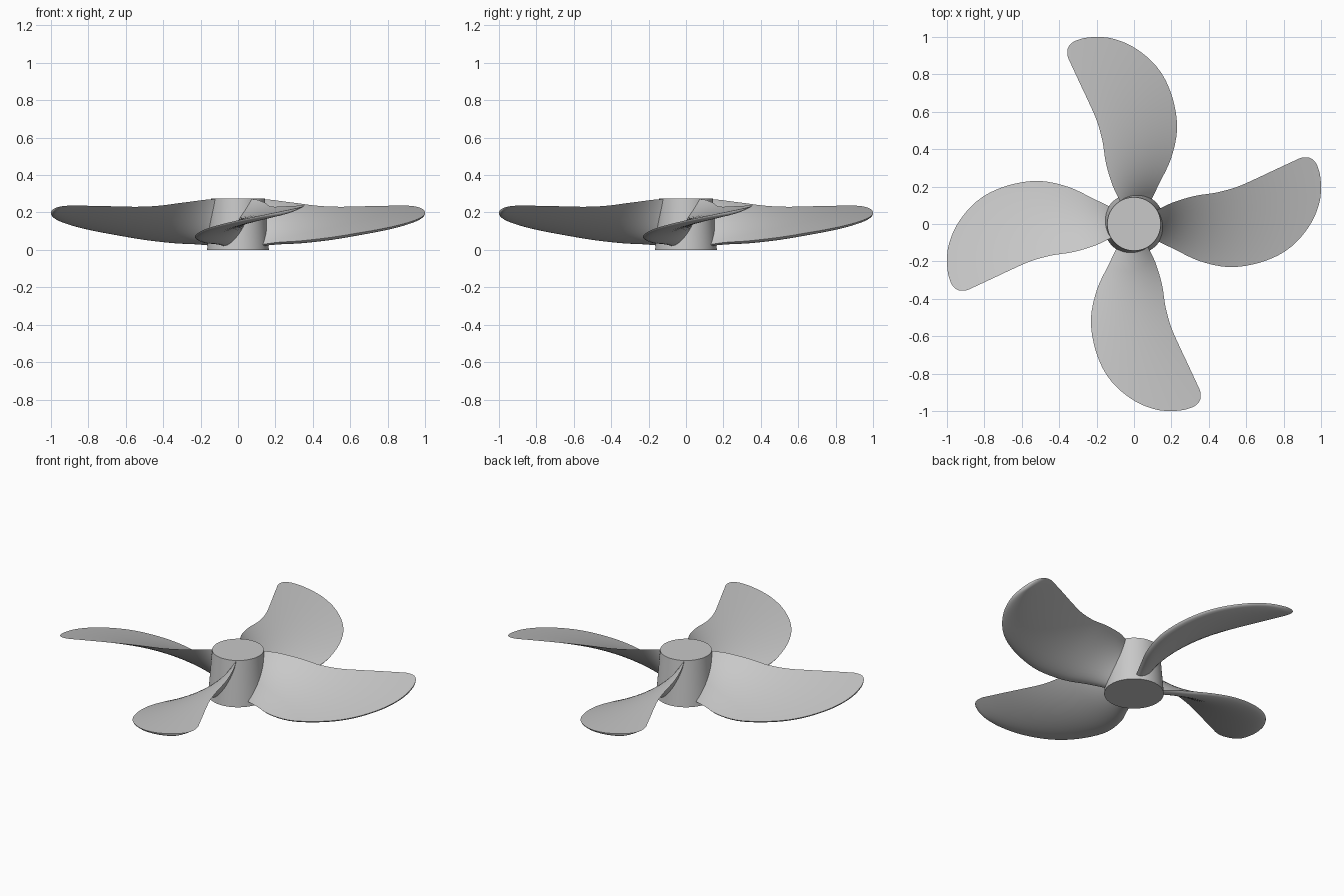
import bpy, bmesh, math
from mathutils import Vector

cube = bpy.data.objects.get("Cube")
if cube:
    bpy.data.objects.remove(cube, do_unlink=True)

# Single plain metal colour
metal = bpy.data.materials.new("grey_metal")
metal.use_nodes = True
colour = (0.58, 0.58, 0.58, 1)
metal.diffuse_color = colour
metal.node_tree.nodes["Principled BSDF"].inputs["Base Color"].default_value = colour


def finish(name, bm):
    bmesh.ops.recalc_face_normals(bm, faces=bm.faces)
    mesh = bpy.data.meshes.new(name)
    bm.to_mesh(mesh)
    bm.free()
    mesh.materials.append(metal)
    obj = bpy.data.objects.new(name, mesh)
    bpy.context.collection.objects.link(obj)
    bpy.ops.object.select_all(action='DESELECT')
    obj.select_set(True)
    bpy.context.view_layer.objects.active = obj
    bpy.ops.object.shade_smooth_by_angle(angle=math.radians(40))
    return obj


# Hub: slightly tapered closed cylinder
bm = bmesh.new()
bmesh.ops.create_cone(bm, cap_ends=True, segments=96, radius1=0.165,
                      radius2=0.143, depth=0.275)
bmesh.ops.translate(bm, verts=bm.verts, vec=(0, 0, 0.1375))
finish("hub", bm)

# Blade outline: trailing and leading edge points, root to tip
TRAILING = [(.115, .07), (.2, .112), (.32, .149), (.44, .168), (.55, .198), (.66, .246),
            (.76, .293), (.84, .33), (.895, .354), (.942, .353), (.972, .327), (.984, .3)]
LEADING = [(.115, -.085), (.22, -.137), (.35, -.198), (.5, -.23), (.64, -.215), (.77, -.168),
           (.87, -.095), (.95, .01), (.99, .11), (1, .19), (.995, .26), (.986, .296)]
PITCH = 0.21
CHORD = 20
STEPS = 4


def smooth_path(points):
    """Catmull-Rom resampling of an edge."""
    p = [Vector(q) for q in points]
    p = [2 * p[0] - p[1]] + p + [2 * p[-1] - p[-2]]
    path = []
    for i in range(1, len(p) - 2):
        a, b, c, d = p[i - 1:i + 3]
        for k in range(STEPS):
            t = k / STEPS
            path.append(0.5 * (2 * b + (c - a) * t + (2 * a - 5 * b + 4 * c - d) * t ** 2
                               + (3 * b - a - 3 * c + d) * t ** 3))
    return path + [p[-2]]


def section(tail, lead, s):
    """Closed foil loop: helical upper face, bulged lower face."""
    upper, lower = [], []
    thick = 0.042 * (1 - s) + 0.016 * min(1, (1 - s) * 6)
    for k in range(CHORD + 1):
        t = 0.5 - 0.5 * math.cos(math.pi * k / CHORD)
        x, y = lead.lerp(tail, t)
        r2 = x * x + y * y
        top = Vector((x, y, 0.158 + PITCH * math.atan2(y, x)))
        normal = Vector((PITCH * y / r2, -PITCH * x / r2, 1)).normalized()
        bulge = thick * math.sqrt(t) * (1 - t) * 2.2
        upper.append(top)
        lower.append(top - normal * bulge)
    return upper + lower[-2:0:-1]


def make_blade(name, angle):
    bm = bmesh.new()
    tails, leads = smooth_path(TRAILING), smooth_path(LEADING)
    count = len(tails) - 1
    rings = [[bm.verts.new(co) for co in section(a, b, i / count)]
             for i, (a, b) in enumerate(zip(tails, leads))]
    for r, q in zip(rings, rings[1:]):
        for k in range(len(r)):
            n = (k + 1) % len(r)
            bm.faces.new((r[k], r[n], q[n], q[k]))
    bm.faces.new(rings[0])
    bm.faces.new(rings[-1])
    obj = finish(name, bm)
    obj.rotation_euler.z = angle


# Four blades, each a quarter turn apart
for i, side in enumerate(("left", "back", "right", "front")):
    make_blade(side + "_blade", i * math.pi / 2)
